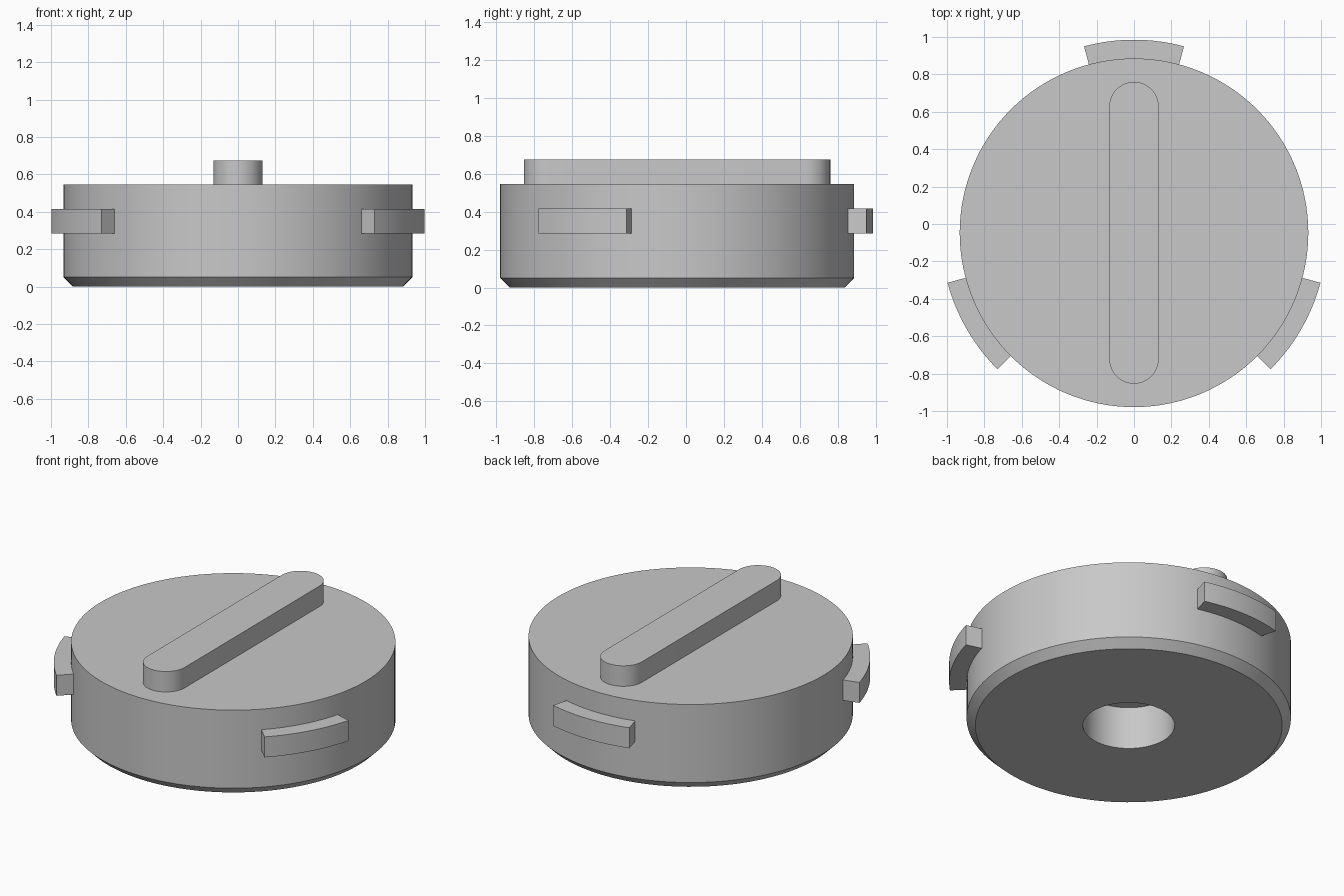
import bpy
import bmesh
from math import sin, cos, pi, radians
from mathutils import Matrix

cube = bpy.data.objects.get("Cube")
if cube:
    bpy.data.objects.remove(cube, do_unlink=True)

CENTRE_Y = -0.047
RADIUS = 0.932
TOP = 0.545

grey = bpy.data.materials.new("plain grey")
grey.use_nodes = True
colour = (0.58, 0.58, 0.58, 1)
grey.diffuse_color = colour
grey.node_tree.nodes["Principled BSDF"].inputs["Base Color"].default_value = colour


def finish(bm, name):
    """Turn the mesh into a named object, smooth with sharp edges kept."""
    bmesh.ops.remove_doubles(bm, verts=bm.verts, dist=1e-5)
    bmesh.ops.recalc_face_normals(bm, faces=bm.faces)
    mesh = bpy.data.meshes.new(name)
    bm.to_mesh(mesh)
    bm.free()
    mesh.materials.append(grey)
    obj = bpy.data.objects.new(name, mesh)
    bpy.context.collection.objects.link(obj)
    obj.location.y = CENTRE_Y
    bpy.ops.object.select_all(action='DESELECT')
    obj.select_set(True)
    bpy.context.view_layer.objects.active = obj
    bpy.ops.object.shade_smooth_by_angle(angle=radians(30))


def lathe(name, profile, steps=128):
    bm = bmesh.new()
    verts = [bm.verts.new((r, 0, z)) for r, z in profile]
    edges = [bm.edges.new(pair) for pair in zip(verts, verts[1:])]
    bmesh.ops.spin(bm, geom=verts + edges, cent=(0, 0, 0), axis=(0, 0, 1),
                   angle=2 * pi, steps=steps, use_merge=True)
    finish(bm, name)


def prism(name, outline, z0, z1, turn=0):
    bm = bmesh.new()
    face = bm.faces.new([bm.verts.new((x, y, z0)) for x, y in outline])
    new = bmesh.ops.extrude_face_region(bm, geom=[face])["geom"]
    top = [g for g in new if isinstance(g, bmesh.types.BMVert)]
    bmesh.ops.translate(bm, verts=top, vec=(0, 0, z1 - z0))
    bmesh.ops.rotate(bm, verts=bm.verts, cent=(0, 0, 0),
                     matrix=Matrix.Rotation(turn, 3, 'Z'))
    finish(bm, name)


def arc(radius, start, end, steps, cy=0):
    angles = [radians(start + (end - start) * i / steps) for i in range(steps + 1)]
    return [(radius * cos(a), radius * sin(a) + cy) for a in angles]


# Round cap with a chamfered lower edge and a blind hole underneath
lathe("cap_body", [(0, 0.27), (0.263, 0.27), (0.263, 0), (RADIUS - 0.05, 0),
                   (RADIUS, 0.05), (RADIUS, TOP), (0, TOP)])

# Grip bar with rounded ends across the top
half_width, half_straight = 0.132, 0.675
bar = arc(half_width, 0, 180, 24, half_straight) + arc(half_width, 180, 360, 24, -half_straight)
prism("grip_bar", bar, TOP - 0.002, 0.675)

# Three locking tabs spaced evenly round the side
tab = arc(1.032, -15, 15, 16) + arc(RADIUS - 0.005, 15, -15, 16)
for name, angle in (("back_tab", 90), ("right_tab", 210), ("left_tab", 330)):
    prism(name, tab, 0.285, 0.415, radians(angle))
